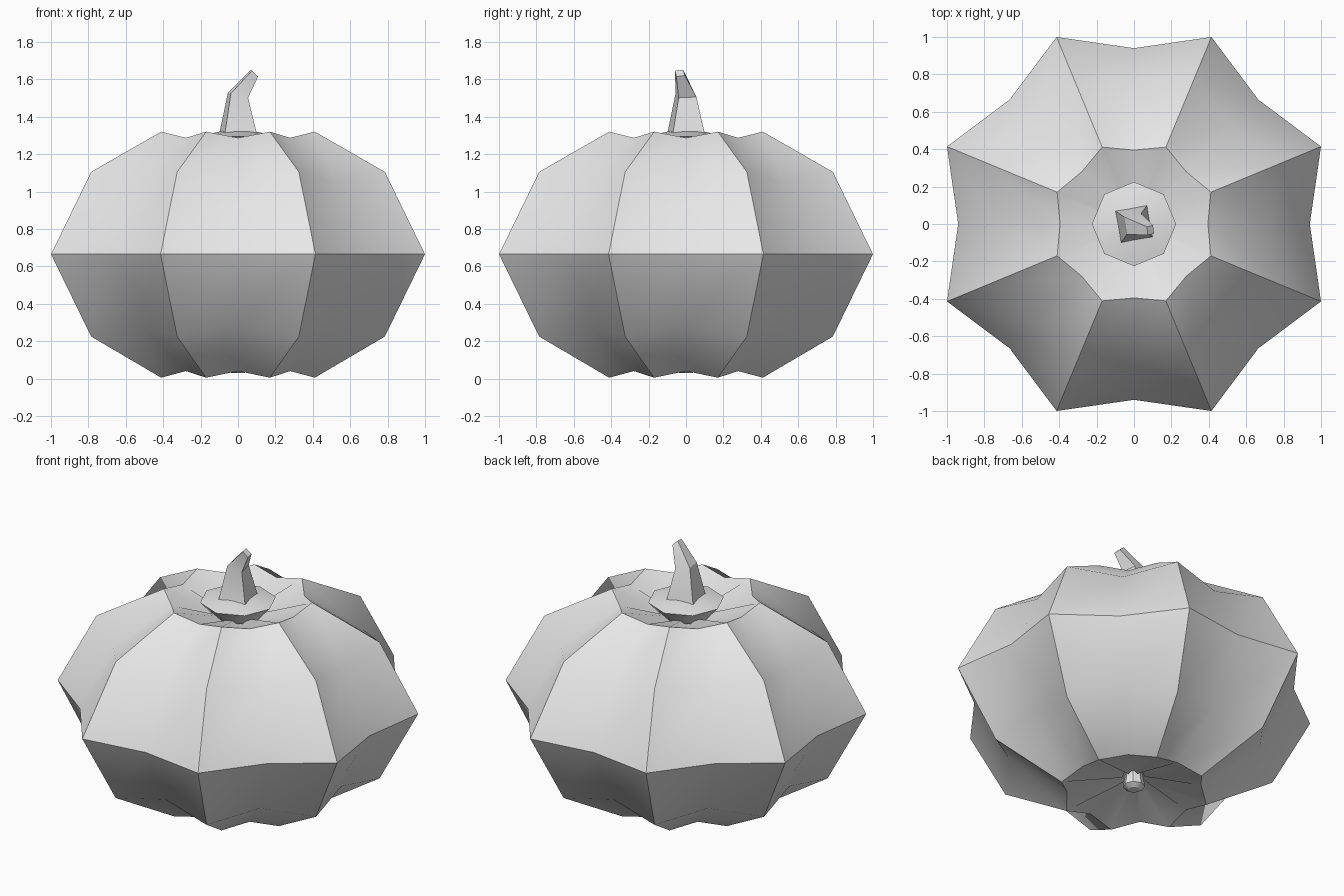
import bpy, bmesh, math
from mathutils import Vector

cube = bpy.data.objects.get("Cube")
if cube:
    bpy.data.objects.remove(cube, do_unlink=True)

GREY = (0.8, 0.8, 0.8, 1.0)
mat = bpy.data.materials.new("plain grey")
mat.use_nodes = True
mat.diffuse_color = GREY
mat.node_tree.nodes["Principled BSDF"].inputs["Base Color"].default_value = GREY


def ring(count, radius, z, start=0.0):
    """Evenly spaced points around the z axis."""
    return [Vector((radius * math.cos(start + math.tau * i / count),
                    radius * math.sin(start + math.tau * i / count), z))
            for i in range(count)]


def loft(name, rings, angle=35):
    """Skin a stack of equal rings, cap both ends and shade by angle."""
    bm = bmesh.new()
    loops = [[bm.verts.new(p) for p in r] for r in rings]
    n = len(loops[0])
    for low, high in zip(loops, loops[1:]):
        for i in range(n):
            j = (i + 1) % n
            bm.faces.new((low[i], low[j], high[j], high[i]))
    bm.faces.new(loops[0][::-1])
    bm.faces.new(loops[-1])
    bmesh.ops.recalc_face_normals(bm, faces=bm.faces)
    mesh = bpy.data.meshes.new(name)
    bm.to_mesh(mesh)
    bm.free()
    obj = bpy.data.objects.new(name, mesh)
    bpy.context.collection.objects.link(obj)
    mesh.materials.append(mat)
    bpy.ops.object.select_all(action='DESELECT')
    obj.select_set(True)
    bpy.context.view_layer.objects.active = obj
    bpy.ops.object.shade_smooth_by_angle(angle=math.radians(angle))
    return obj


# Ribbed body: ridge radius, ridge height, valley radius, valley height
PROFILE = [
    (0.07, 0.10, 0.07, 0.13),
    (0.445, 0.005, 0.395, 0.04),
    (0.85, 0.225, 0.74, 0.285),
    (1.082, 0.665, 0.94, 0.665),
    (0.85, 1.105, 0.74, 1.045),
    (0.445, 1.32, 0.395, 1.287),
    (0.07, 1.20, 0.07, 1.17),
]
body_rings = []
for ridge_r, ridge_z, valley_r, valley_z in PROFILE:
    valleys = ring(8, valley_r, valley_z)
    ridges = ring(8, ridge_r, ridge_z, math.pi / 8)
    body_rings.append([p for pair in zip(valleys, ridges) for p in pair])
loft("pumpkin_body", body_rings)

# Small button under the body
loft("bottom_button", [ring(8, 0.035, 0.03), ring(8, 0.065, 0.05), ring(8, 0.05, 0.14)])

# Eight-sided cap below the stem
loft("stem_cap", [ring(8, 0.14, 1.20), ring(8, 0.18, 1.245),
                  ring(8, 0.225, 1.293), ring(8, 0.09, 1.322)])


# Bent four-sided stem: centre, half diagonal and sideways lean of each ring
def stem_ring(cx, cy, z, radius, lean):
    points = ring(4, radius, 0, math.radians(55))
    return [Vector((cx + p.x * math.cos(lean), cy + p.y, z - p.x * math.sin(lean)))
            for p in points]


loft("stem", [
    stem_ring(0.0, 0.0, 1.31, 0.122, 0.0),
    stem_ring(0.0, 0.0, 1.515, 0.068, 0.25),
    stem_ring(0.088, -0.033, 1.633, 0.032, 0.75),
], angle=20)
